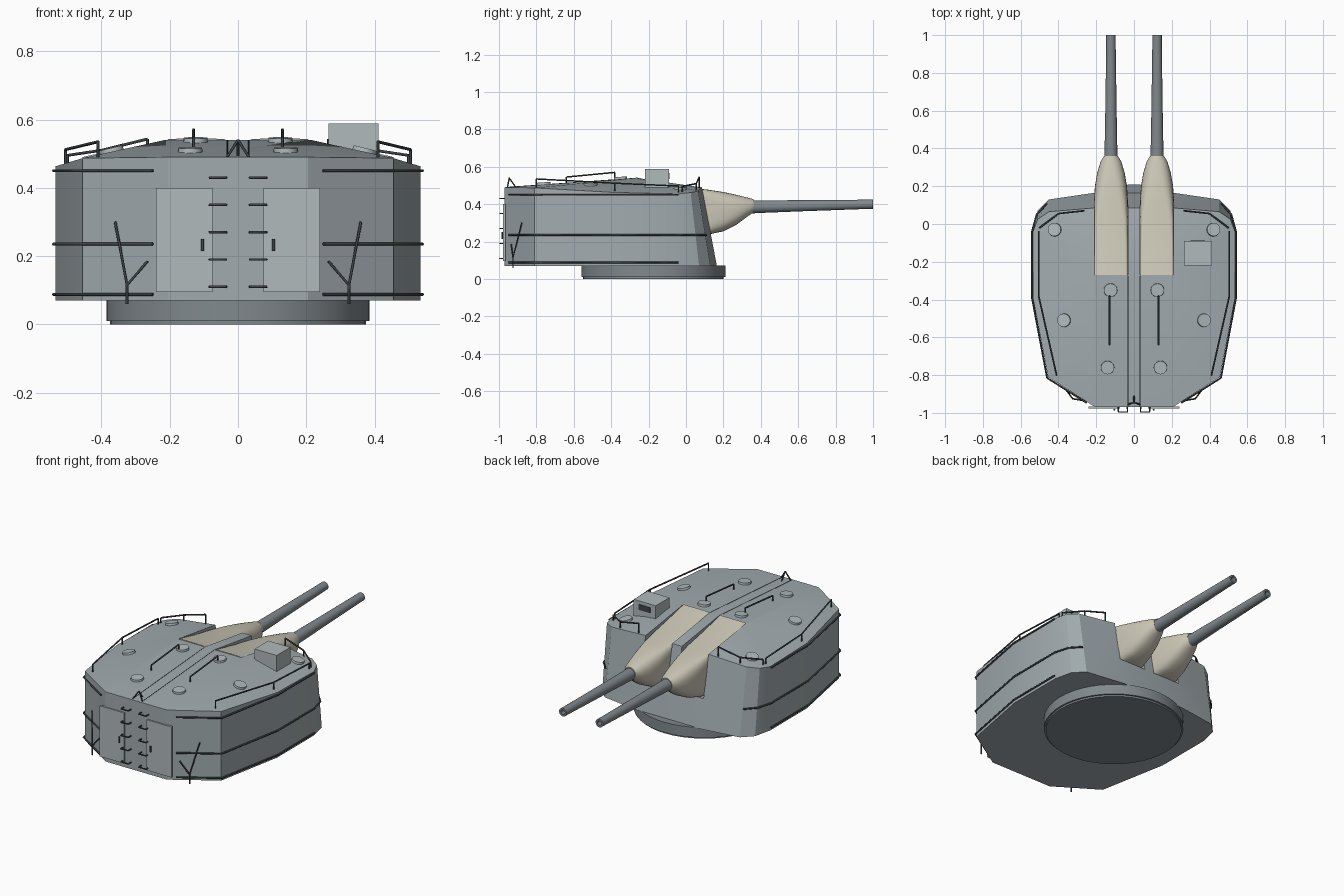
import bpy, bmesh, math
from mathutils import Vector
from mathutils.bvhtree import BVHTree

if "Cube" in bpy.data.objects:
    bpy.data.objects.remove(bpy.data.objects["Cube"])


def material(name, r, g, b):
    m = bpy.data.materials.new(name)
    m.diffuse_color = (r, g, b, 1)
    m.use_nodes = True
    m.node_tree.nodes["Principled BSDF"].inputs["Base Color"].default_value = m.diffuse_color
    return m


GREY = material("hull_grey", .36, .41, .43)
LIGHT = material("light_grey", .44, .49, .50)
STEEL = material("gun_steel", .22, .25, .27)
CREAM = material("canvas", .60, .57, .47)
DARK = material("dark_rod", .05, .06, .065)


def finish(name, bm, mat, angle=None):
    bmesh.ops.recalc_face_normals(bm, faces=bm.faces)
    me = bpy.data.meshes.new(name)
    bm.to_mesh(me)
    bm.free()
    ob = bpy.data.objects.new(name, me)
    bpy.context.collection.objects.link(ob)
    me.materials.append(mat)
    if angle:
        activate(ob)
        bpy.ops.object.shade_smooth_by_angle(angle=math.radians(angle))
    return ob


def activate(ob):
    bpy.ops.object.select_all(action='DESELECT')
    ob.select_set(True)
    bpy.context.view_layer.objects.active = ob


def loft(name, rings, mat, angle=35):
    bm = bmesh.new()
    vs = [[bm.verts.new(p) for p in ring] for ring in rings]
    n = len(vs[0])
    for a, b in zip(vs, vs[1:]):
        for i in range(n):
            bm.faces.new((a[i], a[(i + 1) % n], b[(i + 1) % n], b[i]))
    bm.faces.new(vs[0])
    bm.faces.new(vs[-1])
    return finish(name, bm, mat, angle)


def box(name, lo, hi, mat):
    bm = bmesh.new()
    bmesh.ops.create_cube(bm, size=1)
    for v in bm.verts:
        v.co = [(a + b) / 2 + c * (b - a) for a, b, c in zip(lo, hi, v.co)]
    return finish(name, bm, mat)


def rods(name, paths, r=.005, mirror=True):
    cu = bpy.data.curves.new(name, 'CURVE')
    cu.dimensions = '3D'
    cu.bevel_depth = r
    cu.bevel_resolution = 1
    cu.use_fill_caps = True
    for s in ((1, -1) if mirror else (1,)):
        for path in paths:
            sp = cu.splines.new('POLY')
            sp.points.add(len(path) - 1)
            for pt, (x, y, z) in zip(sp.points, path):
                pt.co = (s * x, y, z, 1)
    ob = bpy.data.objects.new(name, cu)
    bpy.context.collection.objects.link(ob)
    cu.materials.append(DARK)
    activate(ob)
    bpy.ops.object.convert(target='MESH')


# Turret house: half outline as x, y at bottom, y at top, z at top
half = [(.205, -.97, -.97, .49), (.455, -.81, -.81, .487), (.535, -.39, -.39, .463),
        (.535, -.04, -.04, .455), (.51, .07, .025, .462), (.45, .13, .065, .47),
        (.21, .165, .085, .49)]
bm = bmesh.new()
outline = half + [(-x, a, b, z) for x, a, b, z in reversed(half)]
low = [bm.verts.new((x, a, .07)) for x, a, b, z in outline]
top = [bm.verts.new((x, b, z)) for x, a, b, z in outline]
n, h = len(low), len(half)
for i in range(n):
    j = (i + 1) % n
    bm.faces.new((low[i], low[j], top[j], top[i]))
bm.faces.new(low)
ridge = [bm.verts.new((s * .215, -.27, .54)) for s in (1, -1)]
for i in range(h - 1):
    bm.faces.new((top[i], top[i + 1], ridge[0]))
    bm.faces.new((top[h + i], top[h + i + 1], ridge[1]))
bm.faces.new((top[h - 1], top[h], ridge[1], ridge[0]))
bm.faces.new((top[-1], top[0], ridge[0], ridge[1]))
bmesh.ops.recalc_face_normals(bm, faces=bm.faces)
tree = BVHTree.FromBMesh(bm)


def roof(x, y):
    hit = tree.ray_cast(Vector((x, y, 2)), Vector((0, 0, -1)))
    return hit[0], hit[1]


house = finish("turret_house", bm, GREY)

# Gun ports cut through roof and front plate
for s in (1, -1):
    xs = sorted((s * .032, s * .21))
    cut = box("port_cutter", (xs[0], -.27, .24), (xs[1], .4, .8), GREY)
    cut.hide_render = True
    mod = house.modifiers.new("port", 'BOOLEAN')
    mod.operation = 'DIFFERENCE'
    mod.solver = 'EXACT'
    mod.object = cut
    activate(house)
    bpy.ops.object.modifier_apply(modifier=mod.name)
    bpy.data.objects.remove(cut)
activate(house)
bpy.ops.object.shade_smooth_by_angle(angle=math.radians(28))


# Turntable ring
def circle(r, f, k=48):
    return [f(r * math.cos(t * math.tau / k), r * math.sin(t * math.tau / k)) for t in range(k)]


loft("base_ring", [circle(r, lambda a, b: (a, b - .175, z)) for r, z in
                   ((.375, 0), (.375, .01), (.385, .01), (.385, .072))], STEEL)


# Canvas boots and barrels
def oval(cx, y, hw, z0, z1, e, k=32):
    pts = []
    for i in range(k):
        c, s = math.cos(i * math.tau / k), math.sin(i * math.tau / k)
        pts.append((cx + hw * math.copysign(abs(c) ** (2 / e), c), y,
                    (z0 + z1) / 2 + (z1 - z0) / 2 * math.copysign(abs(s) ** (2 / e), s)))
    return pts


boot = [(-.27, .09, .24, .544, 20), (-.1, .09, .24, .508, 16), (.03, .09, .24, .488, 10),
        (.12, .09, .238, .477, 5), (.2, .085, .255, .465, 3.2), (.27, .073, .29, .45, 2.6),
        (.33, .055, .335, .435, 2.2), (.36, .037, .355, .427, 2)]
gun = [(.34, .036), (.38, .034), (.6, .03), (.95, .025), (1, .025), (1, .014), (.93, .014)]
for s, side in ((1, "right"), (-1, "left")):
    loft("gun_boot_" + side, [oval(s * .122, *b) for b in boot], CREAM, 40)
    loft("barrel_" + side, [circle(r, lambda a, b: (s * .122 + a, y, .378 + .022 * y + b), 24)
                            for y, r in gun], STEEL)
    # Rear doors
    xs = sorted((s * .075, s * .24))
    box("door_" + side, (xs[0], -.978, .095), (xs[1], -.965, .40), LIGHT)
    # Roof hatches
    for i, (x, y) in enumerate(((.42, -.03), (.124, -.35), (.37, -.51), (.14, -.76))):
        p, nor = roof(s * x, y)
        bm = bmesh.new()
        bmesh.ops.create_cone(bm, cap_ends=True, segments=20, radius1=.037, radius2=.035, depth=.024)
        ob = finish(f"hatch_{side}_{i}", bm, LIGHT, 35)
        ob.location = p
        ob.rotation_euler = nor.to_track_quat('Z', 'Y').to_euler()

# Sight box with window
box("sight_box", (.265, -.22, .49), (.412, -.09, .588), LIGHT)
box("sight_window", (.30, -.1, .535), (.377, -.087, .568), DARK)

# Rods round the walls
wall = [(.25, -.947), (.46, -.815), (.54, -.39), (.54, -.04)]
rods("wall_rods", [[(x, y, .45) for x, y in wall],
                   [(x, y, .235) for x, y in wall + [(.515, .05), (.46, .11)]],
                   [(x, y, .088) for x, y in wall]])

# Ladder rungs, door handles and seams of the roof
rods("ladder_rungs", [[(.035, -.965, z), (.035, -.996, z), (.083, -.996, z), (.083, -.965, z)]
                      for z in (.11, .19, .27, .35, .43)], .004)
rods("door_handles", [[(.104, -.983, .215), (.104, -.983, .25)]])
rods("roof_seams", [[(.032, -.965, .489), (.032, -.275, .538)]], .003)

# Forked struts on the rear corners
rods("forked_struts", [[(.325, -.925, .06), (.325, -.925, .115), (.36, -.878, .30)],
                       [(.325, -.925, .115), (.265, -.935, .185)]], .004)

# Guard rails with posts standing on the roof
rail = [(.41, -.80, .535), (.505, -.38, .512), (.505, -.04, .497)]
front = [(.50, -.02, .495), (.40, .055, .51), (.265, .07, .543)]
grip = [(.13, -.64, .545), (.13, -.38, .57)]
posts = [[p, tuple(roof(p[0], p[1])[0])] for p in rail + front + grip]
rods("guard_rails", [rail, front, grip] + posts, .0045)
rods("rear_tripod", [[(0, -.945, .54), (.032, -.955, .49)], [(0, -.945, .54), (0, -.91, .49)]], .004)
